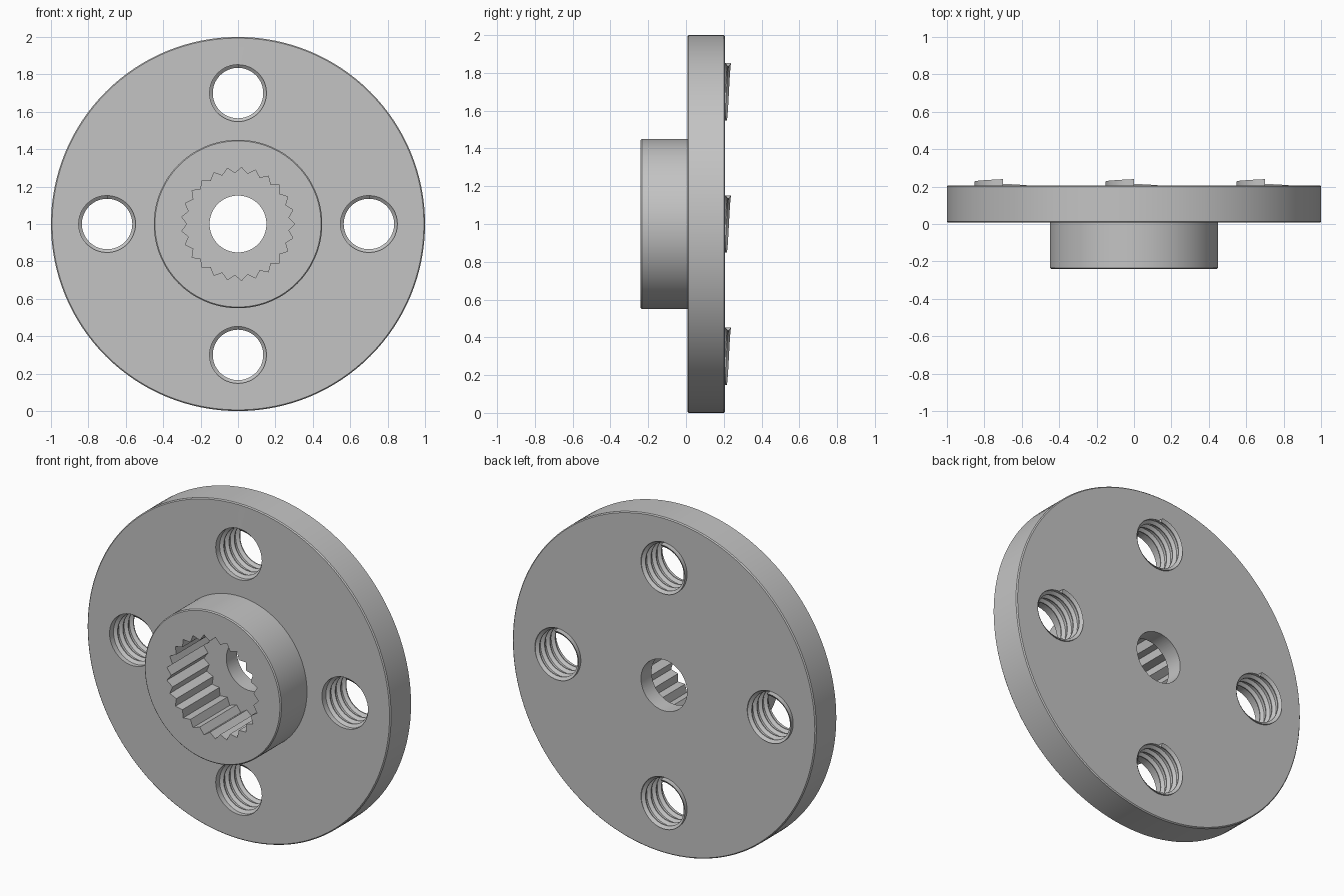
import bpy, bmesh
from math import cos, sin, pi, tau
from mathutils import Matrix

if "Cube" in bpy.data.objects:
    bpy.data.objects.remove(bpy.data.objects["Cube"], do_unlink=True)

CENTRE = 1.0
FRONT, STEP, BACK = -0.24, 0.007, 0.207    # hub face, flange face, flange back
FLOOR = 0.107                              # bottom of the splined socket
BOLT_CIRCLE, HOLE = 0.70, 0.152

grey = bpy.data.materials.new("grey metal")
grey.use_nodes = True
colour = (0.55, 0.55, 0.55, 1)
grey.diffuse_color = colour
grey.node_tree.nodes["Principled BSDF"].inputs["Base Color"].default_value = colour


def finish(bm, name, x=0, z=CENTRE):
    bmesh.ops.recalc_face_normals(bm, faces=bm.faces)
    mesh = bpy.data.meshes.new(name)
    bm.to_mesh(mesh)
    bm.free()
    mesh.materials.append(grey)
    obj = bpy.data.objects.new(name, mesh)
    obj.location = (x, 0, z)
    bpy.context.collection.objects.link(obj)
    return obj


def lathe(name, profile, steps=128):
    """Revolve (radius, y) points around the y axis."""
    bm = bmesh.new()
    verts = [bm.verts.new((r, y, 0)) for r, y in profile]
    edges = [bm.edges.new(pair) for pair in zip(verts, verts[1:])]
    bmesh.ops.spin(bm, geom=verts + edges, cent=(0, 0, 0), axis=(0, 1, 0),
                   angle=tau, steps=steps, use_duplicate=False)
    bmesh.ops.remove_doubles(bm, verts=bm.verts, dist=1e-5)
    return finish(bm, name)


def prism(name, radii, y0, y1, x=0, z=CENTRE):
    """Extrude a polar outline along y."""
    bm = bmesh.new()
    n = len(radii)
    ring = [bm.verts.new((r * cos(tau * i / n), y0, r * sin(tau * i / n)))
            for i, r in enumerate(radii)]
    face = bm.faces.new(ring)
    top = bmesh.ops.extrude_face_region(bm, geom=[face])["geom"]
    bmesh.ops.translate(bm, vec=(0, y1 - y0, 0),
                        verts=[v for v in top if isinstance(v, bmesh.types.BMVert)])
    return finish(bm, name, x, z)


def cut(target, cutter):
    cutter.hide_render = True
    mod = target.modifiers.new("cut", "BOOLEAN")
    mod.operation, mod.solver, mod.object = "DIFFERENCE", "EXACT", cutter
    bpy.context.view_layer.objects.active = target
    bpy.ops.object.modifier_apply(modifier=mod.name)
    bpy.data.objects.remove(cutter, do_unlink=True)


def smooth(obj):
    bpy.ops.object.select_all(action="DESELECT")
    obj.select_set(True)
    bpy.context.view_layer.objects.active = obj
    bpy.ops.object.shade_smooth_by_angle(angle=pi / 7)


def thread(name, x, z, turns=4, steps=48, pitch=0.05, start=0.0235):
    """Helical ridge with a trapezoid section, advancing towards the back."""
    section = [(HOLE, -0.0165), (0.135, -0.003), (0.135, 0.003), (HOLE, 0.0165)]
    bm = bmesh.new()
    rings = []
    for i in range(turns * steps + 1):
        t = i / steps
        a = pi / 2 - tau * t
        rings.append([bm.verts.new((r * cos(a), start + pitch * t + dy, r * sin(a)))
                      for r, dy in section])
    for a, b in zip(rings, rings[1:]):
        for k in range(4):
            bm.faces.new((a[k], a[k - 1], b[k - 1], b[k]))
    bm.faces.new(rings[0])
    bm.faces.new(rings[-1])
    return finish(bm, name, x, z)


# Flange disc and hub in one turned body with slightly eased edges
e = 0.006
body = lathe("flange_and_hub", [
    (0, FRONT), (0.45 - e, FRONT), (0.45, FRONT + e), (0.45, STEP),
    (1 - e, STEP), (1, STEP + e), (1, BACK - e), (1 - e, BACK), (0, BACK)])

# Splined socket and the smaller through hole
cut(body, prism("socket_cutter", [0.303, 0.272] * 25, FRONT - 0.1, FLOOR))
cut(body, prism("centre_cutter", [0.152] * 64, FRONT, BACK + 0.1))

# Four threaded bolt holes
for label, dx, dz in (("left", 1, 0), ("right", -1, 0), ("top", 0, 1), ("bottom", 0, -1)):
    x, z = BOLT_CIRCLE * dx, CENTRE + BOLT_CIRCLE * dz
    cut(body, prism("bolt_cutter", [HOLE] * 48, STEP - 0.1, BACK + 0.1, x, z))
    smooth(thread(label + "_thread", x, z))

smooth(body)
